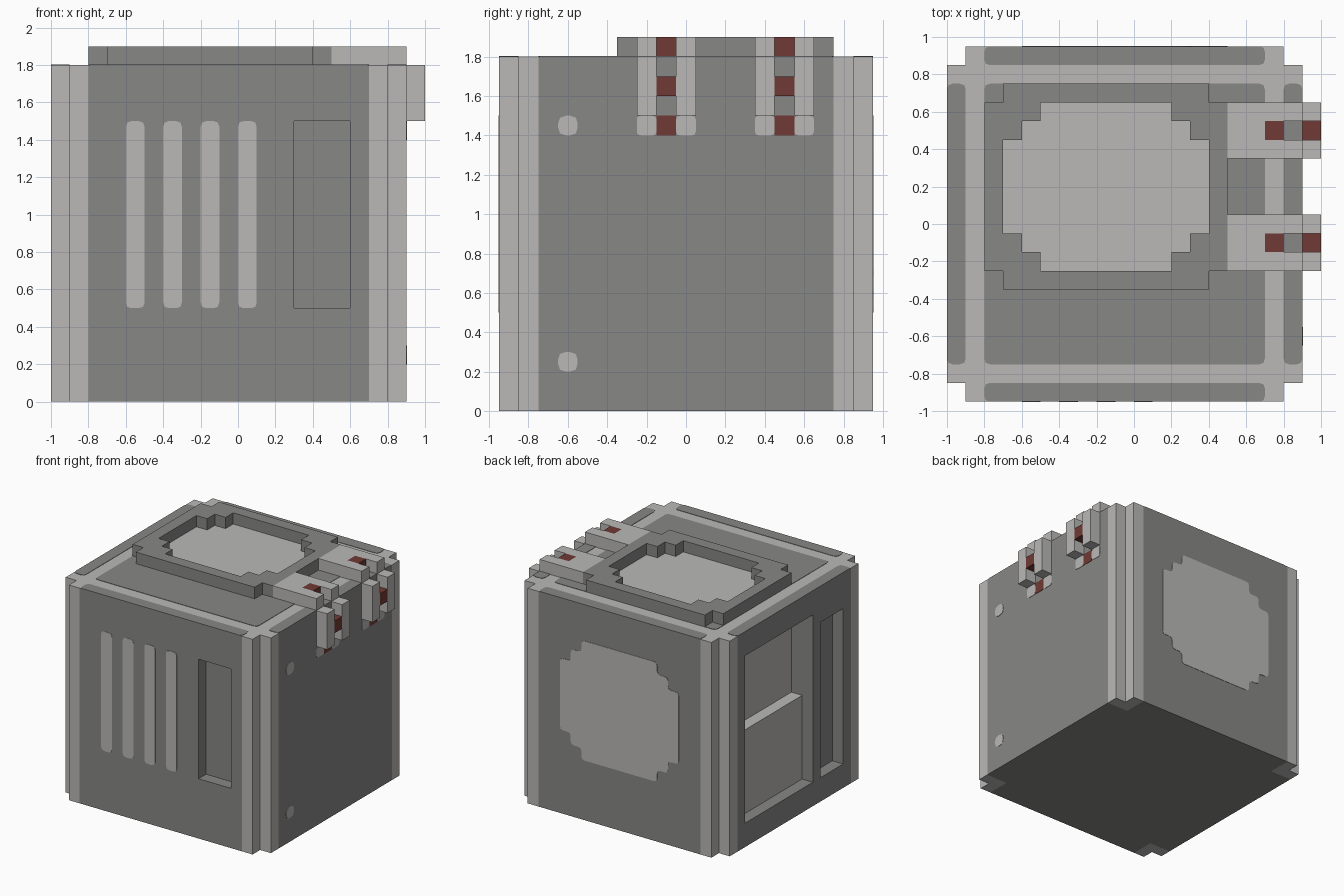
import bpy
import bmesh
from mathutils import Vector

cube = bpy.data.objects.get("Cube")
if cube:
    bpy.data.objects.remove(cube, do_unlink=True)


def material(name, rgb):
    mat = bpy.data.materials.new(name)
    mat.use_nodes = True
    color = (*rgb, 1)
    mat.diffuse_color = color
    mat.node_tree.nodes["Principled BSDF"].inputs["Base Color"].default_value = color
    return mat


DARK = material("dark grey", (0.245, 0.245, 0.24))
LIGHT = material("light grey", (0.49, 0.485, 0.475))
RED = material("rust red", (0.16, 0.042, 0.035))
THIN = 0.003
CX = -0.05      # middle of the cabinet
TOP = 1.8       # cabinet height


def prism(name, outline, axis, lo, hi, mat):
    """Extrude a 2D outline along an axis."""
    place = {"x": lambda a, b, c: (c, a, b),
             "y": lambda a, b, c: (a, c, b),
             "z": lambda a, b, c: (a, b, c)}[axis]
    bm = bmesh.new()
    base = bm.faces.new([bm.verts.new(place(a, b, lo)) for a, b in outline])
    result = bmesh.ops.extrude_face_region(bm, geom=[base])
    shift = Vector(place(0, 0, hi - lo))
    bmesh.ops.translate(bm, vec=shift, verts=[v for v in result["geom"]
                                              if isinstance(v, bmesh.types.BMVert)])
    bmesh.ops.recalc_face_normals(bm, faces=bm.faces)
    mesh = bpy.data.meshes.new(name)
    bm.to_mesh(mesh)
    bm.free()
    mesh.materials.append(mat)
    obj = bpy.data.objects.new(name, mesh)
    bpy.context.collection.objects.link(obj)
    return obj


def rect(a0, a1, b0, b1):
    return [(a0, b0), (a1, b0), (a1, b1), (a0, b1)]


def stepped(ca, cb, halves):
    """Symmetric outline with stair-step corners, from widest to tallest half sizes."""
    quarter = []
    for i, (w, h) in enumerate(halves):
        if i:
            quarter.append((w, halves[i - 1][1]))
        quarter.append((w, h))
    back = quarter[::-1]
    return ([(ca + a, cb + b) for a, b in quarter] + [(ca - a, cb + b) for a, b in back] +
            [(ca - a, cb - b) for a, b in quarter] + [(ca + a, cb - b) for a, b in back])


def rounded(outline, r=0.03):
    pts = [Vector(p) for p in outline]
    out = []
    for i, p in enumerate(pts):
        start = p + (pts[i - 1] - p).normalized() * r
        end = p + (pts[(i + 1) % len(pts)] - p).normalized() * r
        out += [start, (start + end) / 4 + p / 2, end]
    return out


def cut(obj, *cutters):
    """Carve cutters out of an object, then discard them."""
    for cutter in cutters:
        mod = obj.modifiers.new("cut", "BOOLEAN")
        mod.operation = "DIFFERENCE"
        mod.solver = "EXACT"
        mod.object = cutter
        bpy.context.view_layer.objects.active = obj
        bpy.ops.object.modifier_apply(modifier=mod.name)
        bpy.data.objects.remove(cutter, do_unlink=True)


# Cabinet with front slot and side bays
body = prism("cabinet", stepped(CX, 0, [(0.95, 0.75), (0.75, 0.95)]), "z", 0, TOP, DARK)
cut(body,
    prism("front_slot", rect(0.3, 0.6, 0.5, 1.5), "y", -1.1, -0.85, DARK),
    prism("bay_lower", rect(-0.25, 0.65, 0.2, 1.2), "x", -1.1, -0.9, DARK),
    prism("bay_upper", rect(-0.25, 0.65, 0.9, 1.6), "x", -1.1, -0.8, DARK),
    prism("narrow_bay", rect(-0.65, -0.35, 0.2, 1.5), "x", -1.1, -0.9, DARK))

# Light cabinet top, bay back walls and bay shelf
body.data.materials.clear()
body.data.materials.append(DARK)
body.data.materials.append(LIGHT)
for face in body.data.polygons:
    n, c = face.normal, face.center
    is_top = n.z > 0.9 and c.z > 0.8
    is_bay_back = n.x < -0.9 and c.x > -0.95 and -0.3 < c.y < 0.7
    face.material_index = int(is_top or is_bay_back)

# Corner posts
post = [(0.75, 0.75), (0.95, 0.75), (0.95, 0.85), (0.85, 0.85), (0.85, 0.95), (0.75, 0.95)]
for sx, side in ((-1, "right"), (1, "left")):
    for sy, end in ((-1, "front"), (1, "back")):
        prism(f"post_{end}_{side}", [(CX + sx * a, sy * b) for a, b in post],
              "z", 0, TOP, LIGHT)

# Dark panels on the cabinet top, framed by the light top
panels = {"top_panel": rect(-0.8, 0.7, -0.75, 0.75),
          "top_strip_front": rect(-0.8, 0.7, -0.95, -0.85),
          "top_strip_back": rect(-0.8, 0.7, 0.85, 0.95),
          "top_strip_right": rect(-1, -0.9, -0.75, 0.75),
          "top_strip_left": rect(0.8, 0.9, -0.75, 0.75)}
for name, outline in panels.items():
    prism(name, rounded(outline), "z", TOP, TOP + THIN, DARK)

# Raised ring around the top screen
screen = stepped(-0.15, 0.2, [(0.55, 0.25), (0.45, 0.35), (0.35, 0.45)])
ring = prism("top_ring", stepped(-0.15, 0.2, [(0.65, 0.45), (0.55, 0.55)]),
             "z", TOP, 1.9, DARK)
cut(ring, prism("ring_hole", screen, "z", 1.7, 2, DARK))
prism("top_screen", screen, "z", TOP, TOP + 2 * THIN, LIGHT)

# Back screen
prism("back_screen", rounded(stepped(CX, 1, [(0.55, 0.3), (0.45, 0.4), (0.35, 0.5)])),
      "y", 0.95, 0.95 + THIN, LIGHT)

# Front vent stripes
for i in range(4):
    x = -0.6 + 0.2 * i
    prism(f"vent_stripe_{i + 1}", rounded(rect(x, x + 0.1, 0.5, 1.5)),
          "y", -0.95 - THIN, -0.95, LIGHT)

# Side studs
for z, name in ((0.2, "lower_stud"), (1.4, "upper_stud")):
    prism(name, rounded(rect(-0.65, -0.55, z, z + 0.1), 0.04), "x", 0.9, 0.9 + THIN, LIGHT)

# Hinge brackets over the left edge
for y, end in ((-0.1, "front"), (0.5, "back")):
    core = (y - 0.05, y + 0.05)
    for s, part in ((-0.1, "a"), (0.1, "b")):
        arm = (core[0] + s, core[1] + s)
        prism(f"{end}_hinge_arm_{part}", rect(0.5, 0.9, *arm), "z", TOP, 1.9, LIGHT)
        prism(f"{end}_hinge_drop_{part}", rect(0.9, 1, *arm), "z", 1.5, TOP, LIGHT)
        prism(f"{end}_hinge_foot_{part}", rounded(rect(*arm, 1.4, 1.5), 0.02),
              "x", 0.9, 0.9 + THIN, LIGHT)
    prism(f"{end}_hinge_base", rect(0.5, 0.7, *core), "z", TOP, 1.9, LIGHT)
    prism(f"{end}_hinge_top_pin", rect(0.7, 0.8, *core), "z", TOP, 1.9, RED)
    prism(f"{end}_hinge_side_pin", rect(0.9, 1, *core), "z", 1.6, 1.7, RED)
    prism(f"{end}_hinge_foot_mark", rect(*core, 1.4, 1.5), "x", 0.9, 0.9 + THIN, RED)
